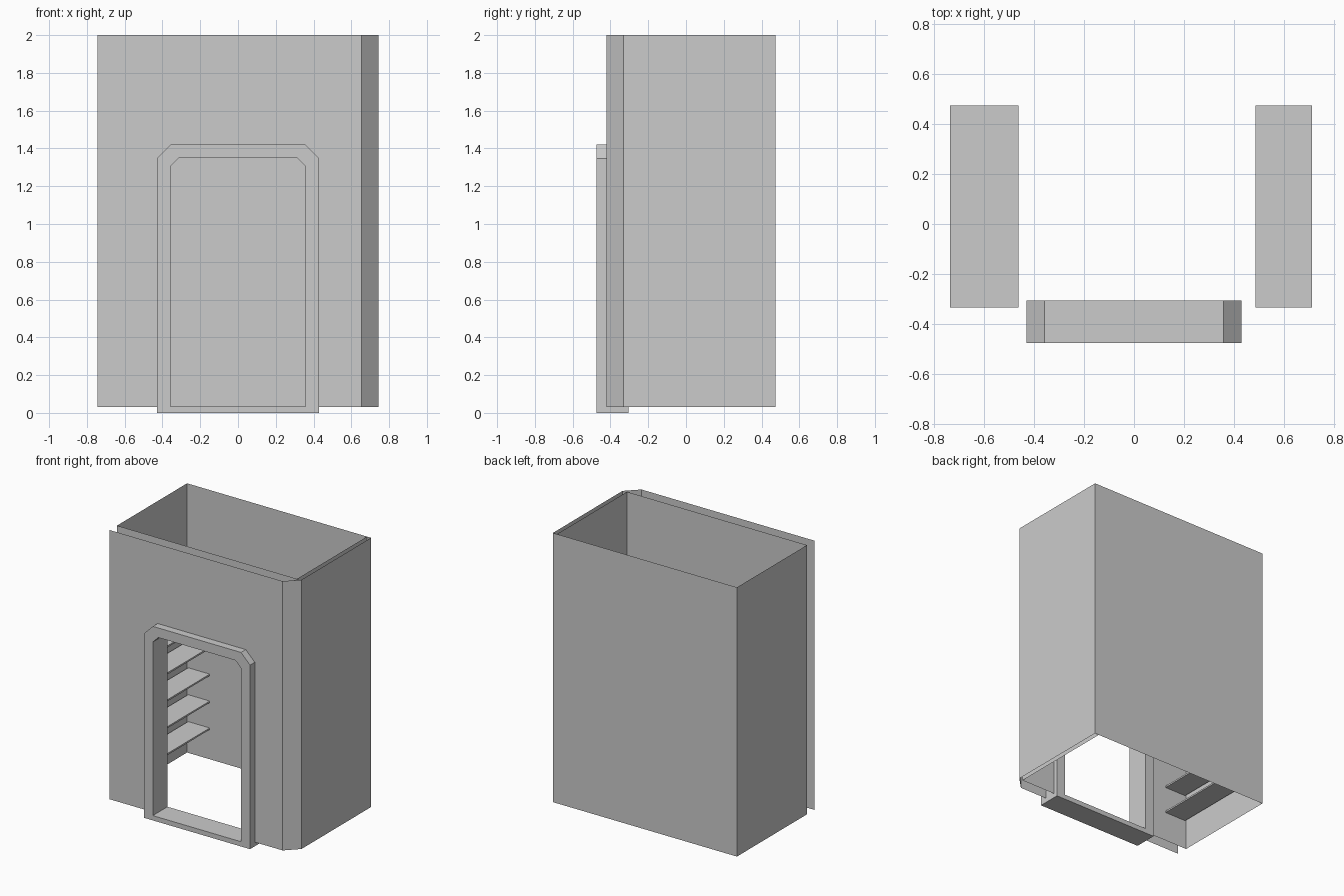
import bpy
import bmesh

cube = bpy.data.objects.get("Cube")
if cube:
    bpy.data.objects.remove(cube, do_unlink=True)

BOTTOM, TOP = 0.03, 2.0
BACK, INNER_FRONT, OUTER_FRONT = 0.475, -0.335, -0.42
LEFT, INNER_RIGHT, RIGHT = -0.745, 0.712, 0.745

grey = bpy.data.materials.new("plain_grey")
grey.use_nodes = True
grey.diffuse_color = (0.6, 0.6, 0.6, 1)
grey.node_tree.nodes["Principled BSDF"].inputs["Base Color"].default_value = (0.6, 0.6, 0.6, 1)


def add_object(name, bm):
    mesh = bpy.data.meshes.new(name)
    bm.to_mesh(mesh)
    bm.free()
    mesh.materials.append(grey)
    obj = bpy.data.objects.new(name, mesh)
    bpy.context.collection.objects.link(obj)
    return obj


def face(bm, points):
    return bm.faces.new([bm.verts.new(p) for p in points])


def arch(half, bottom, top, cut):
    """Door outline with chamfered upper corners, from lower left to lower right."""
    side = [(half, bottom), (half, top - cut), (half - cut, top)]
    return [(-x, z) for x, z in side] + side[::-1]


def front_panel(bm, x0, x1, y):
    """Upright sheet with the doorway notched out of its lower edge."""
    outline = [(x0, TOP), (x0, BOTTOM)] + arch(0.41, BOTTOM, 1.40, 0.065)
    outline += [(x1, BOTTOM), (x1, TOP)]
    face(bm, [(x, y, z) for x, z in outline])


def wall_run(bm, path):
    """Upright sheets along a plan path."""
    for (xa, ya), (xb, yb) in zip(path, path[1:]):
        face(bm, [(xa, ya, BOTTOM), (xb, yb, BOTTOM), (xb, yb, TOP), (xa, ya, TOP)])


# Inner room: doorway wall and three plain walls
bm = bmesh.new()
front_panel(bm, LEFT, INNER_RIGHT, INNER_FRONT)
wall_run(bm, [(INNER_RIGHT, INNER_FRONT), (INNER_RIGHT, BACK), (LEFT, BACK), (LEFT, INNER_FRONT)])
bmesh.ops.remove_doubles(bm, verts=bm.verts, dist=0.0001)
add_object("inner_walls", bm)

# Outer shell: facade, angled corner, side and short return at the back
bm = bmesh.new()
front_panel(bm, LEFT, 0.655, OUTER_FRONT)
wall_run(bm, [(0.655, OUTER_FRONT), (RIGHT, -0.33), (RIGHT, BACK), (INNER_RIGHT, BACK)])
bmesh.ops.remove_doubles(bm, verts=bm.verts, dist=0.0001)
add_object("outer_walls", bm)

# Door frame: closed ring through both front walls
bm = bmesh.new()
outer = arch(0.43, 0.0, 1.42, 0.073)
inner = arch(0.357, 0.035, 1.35, 0.045)
for i in range(len(outer)):
    j = (i + 1) % len(outer)
    section = [(outer, -0.475), (inner, -0.475), (inner, -0.305), (outer, -0.305)]
    for (ring_a, ya), (ring_b, yb) in zip(section, section[1:] + section[:1]):
        corners = [(ring_a[i], ya), (ring_a[j], ya), (ring_b[j], yb), (ring_b[i], yb)]
        face(bm, [(x, y, z) for (x, z), y in corners])
bmesh.ops.remove_doubles(bm, verts=bm.verts, dist=0.0001)
bmesh.ops.recalc_face_normals(bm, faces=bm.faces)
add_object("door_frame", bm)


def shelf(name, x0, x1, z):
    bm = bmesh.new()
    bmesh.ops.create_cube(bm, size=1)
    depth = BACK - INNER_FRONT - 0.004
    bmesh.ops.scale(bm, verts=bm.verts, vec=(x1 - x0, depth, 0.012))
    middle = ((x0 + x1) / 2, (BACK + INNER_FRONT) / 2, z - 0.006)
    bmesh.ops.translate(bm, verts=bm.verts, vec=middle)
    add_object(name, bm)


# Shelves on both sides, the topmost one deeper
COUNT = 6
for i in range(COUNT):
    z = 0.26 + 0.197 * i
    deep = i == COUNT - 1
    shelf(f"right_shelf_{i + 1}", -0.735, -0.46 if deep else -0.56, z)
    shelf(f"left_shelf_{i + 1}", 0.485 if deep else 0.58, 0.71, z)
